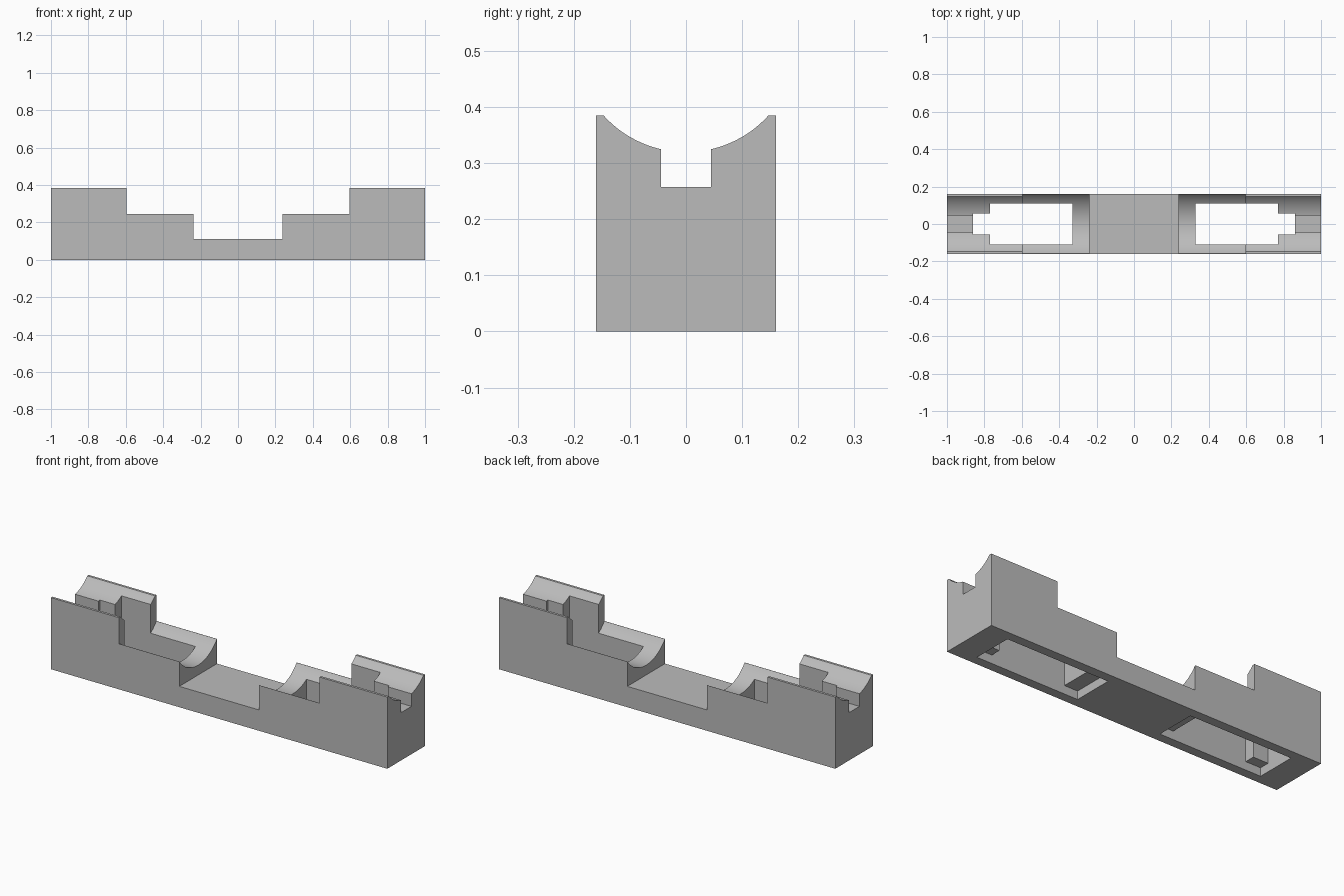
import bpy, bmesh, math

if "Cube" in bpy.data.objects:
    bpy.data.objects.remove(bpy.data.objects["Cube"], do_unlink=True)

HALF_Y = 0.16
TOP, STEP, FLOOR = 0.385, 0.245, 0.112
RADIUS = 0.198

grey = bpy.data.materials.new("plain grey")
grey.use_nodes = True
colour = (0.5, 0.5, 0.5, 1)
grey.diffuse_color = colour
grey.node_tree.nodes["Principled BSDF"].inputs["Base Color"].default_value = colour


def prism(name, section, axis, start, end):
    """Extrude a flat section along x or y."""
    bm = bmesh.new()
    place = (lambda a, b: (start, a, b)) if axis == "x" else (lambda a, b: (a, start, b))
    face = bm.faces.new([bm.verts.new(place(a, b)) for a, b in section])
    extruded = bmesh.ops.extrude_face_region(bm, geom=[face])["geom"]
    shift = (end - start, 0, 0) if axis == "x" else (0, end - start, 0)
    moved = [v for v in extruded if isinstance(v, bmesh.types.BMVert)]
    bmesh.ops.translate(bm, verts=moved, vec=shift)
    bmesh.ops.recalc_face_normals(bm, faces=bm.faces)
    mesh = bpy.data.meshes.new(name)
    bm.to_mesh(mesh)
    bm.free()
    mesh.materials.append(grey)
    obj = bpy.data.objects.new(name, mesh)
    bpy.context.collection.objects.link(obj)
    return obj


def cut(target, cutter):
    """Subtract a cutter and discard it."""
    cutter.hide_render = True
    mod = target.modifiers.new("cut", "BOOLEAN")
    mod.operation = "DIFFERENCE"
    mod.solver = "EXACT"
    mod.object = cutter
    bpy.context.view_layer.objects.active = target
    bpy.ops.object.modifier_apply(modifier=mod.name)
    bpy.data.objects.remove(cutter, do_unlink=True)


def box_cutter(name, side, x0, x1, half_y, z0, z1):
    lo, hi = sorted((side * x0, side * x1))
    section = [(-half_y, z0), (half_y, z0), (half_y, z1), (-half_y, z1)]
    return prism(name, section, "x", lo, hi)


def trough_cutter(name, half_chord, rim_z, reach, segments=128):
    """Round bar whose surface meets the rim height at the half chord."""
    centre = rim_z + math.sqrt(RADIUS ** 2 - half_chord ** 2)
    angles = [math.tau * (i + 0.5) / segments for i in range(segments)]
    ring = [(RADIUS * math.cos(a), centre + RADIUS * math.sin(a)) for a in angles]
    return prism(name, ring, "x", -reach, reach)


# Stepped body
right_half = [(1, 0), (1, TOP), (0.597, TOP), (0.597, STEP), (0.237, STEP), (0.237, FLOOR)]
outline = right_half + [(-x, z) for x, z in reversed(right_half)]
body = prism("stepped_cradle", outline, "y", -HALF_Y, HALF_Y)

# Round troughs in the lower steps and the tall ends
cut(body, trough_cutter("lower_trough", 0.159, STEP, 0.597))
cut(body, trough_cutter("upper_trough", 0.147, TOP, 1.1))

# Slots at each end: bottom recess, main shaft, narrow neck, end groove
for side in (-1, 1):
    cut(body, box_cutter("bottom_recess", side, 0.25, 0.86, 0.11, -0.1, 0.045))
    cut(body, box_cutter("main_shaft", side, 0.33, 0.77, 0.11, -0.1, 0.6))
    cut(body, box_cutter("neck", side, 0.7, 0.86, 0.055, -0.1, 0.6))
    cut(body, box_cutter("end_groove", side, 0.8, 1.1, 0.045, 0.257, 0.6))

# Smooth troughs, crisp edges
bpy.ops.object.select_all(action="DESELECT")
body.select_set(True)
bpy.context.view_layer.objects.active = body
bpy.ops.object.shade_smooth_by_angle(angle=math.radians(20))
